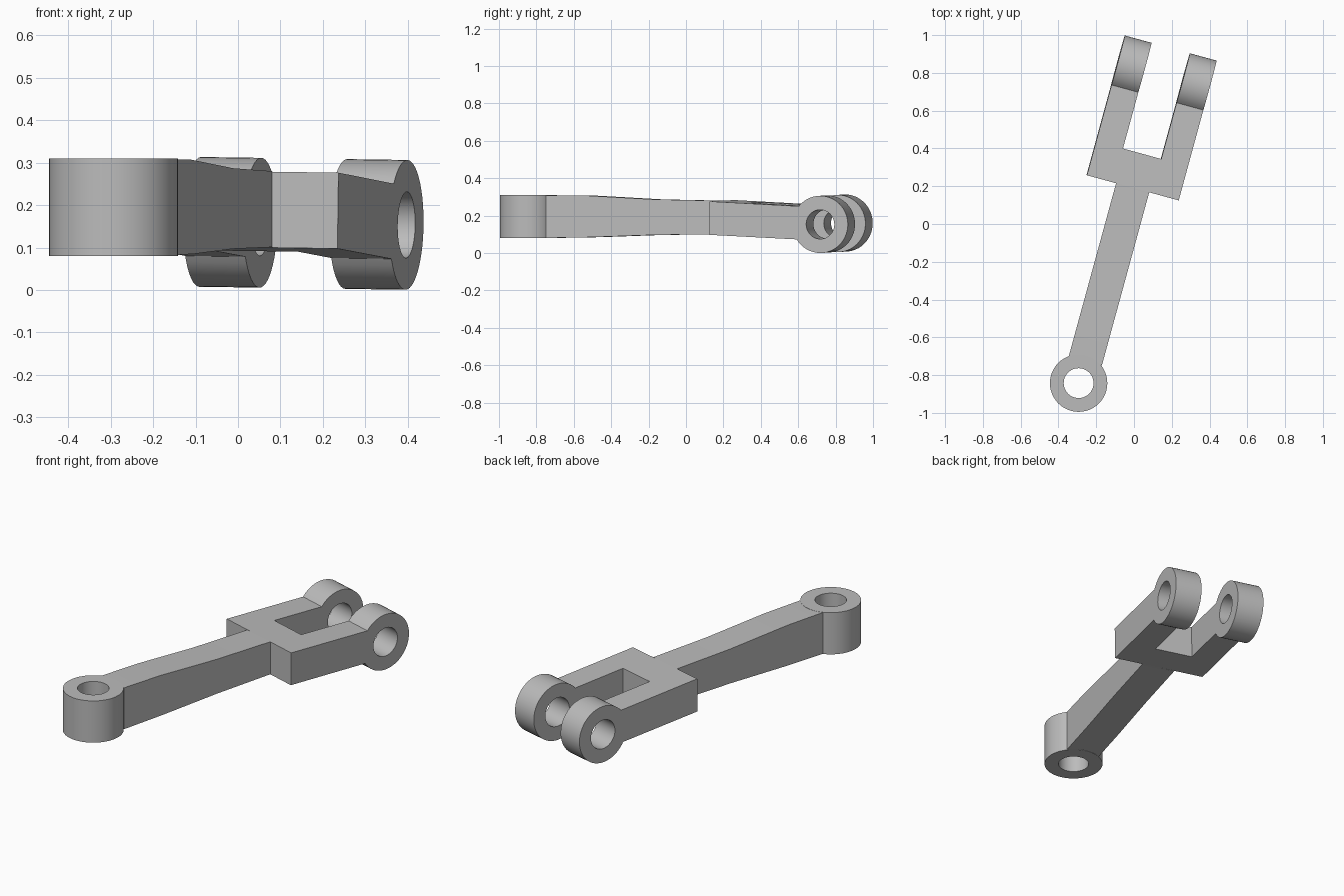
import bpy
import bmesh
from math import cos, sin, radians
from mathutils import Matrix, Vector

cube = bpy.data.objects.get("Cube")
if cube:
    bpy.data.objects.remove(cube, do_unlink=True)

GREY = (0.5, 0.5, 0.5, 1)
steel = bpy.data.materials.new("grey metal")
steel.use_nodes = True
steel.diffuse_color = GREY
steel.node_tree.nodes["Principled BSDF"].inputs["Base Color"].default_value = GREY

# The rod lies diagonally: local x runs across it, local y along it to the fork
PLACE = Matrix.Translation((-0.01, 0.1925, 0)) @ Matrix.Rotation(radians(-15.3), 4, 'Z')


def arc(cx, cy, r, start=0, end=360, steps=48):
    """Points on an arc, leaving out the last one of a full circle."""
    count = steps if end - start == 360 else steps + 1
    angles = [radians(start + (end - start) * i / steps) for i in range(count)]
    return [(cx + r * cos(a), cy + r * sin(a)) for a in angles]


def extruded(name, loops, to_3d, depth, matrix=PLACE):
    """Fill closed loops (outline and holes) and extrude them into a solid."""
    bm = bmesh.new()
    edges = []
    for loop in loops:
        verts = [bm.verts.new(to_3d(*p)) for p in loop]
        edges += [bm.edges.new((verts[i - 1], verts[i])) for i in range(len(verts))]
    bmesh.ops.triangle_fill(bm, use_beauty=True, edges=edges)
    out = bmesh.ops.extrude_face_region(bm, geom=bm.faces[:])
    moved = [g for g in out["geom"] if isinstance(g, bmesh.types.BMVert)]
    bmesh.ops.translate(bm, verts=moved, vec=Vector(depth))
    bmesh.ops.recalc_face_normals(bm, faces=bm.faces[:])
    mesh = bpy.data.meshes.new(name)
    bm.to_mesh(mesh)
    bm.free()
    obj = bpy.data.objects.new(name, mesh)
    bpy.context.collection.objects.link(obj)
    mesh.materials.append(steel)
    obj.matrix_world = matrix
    return obj


def select(obj):
    bpy.ops.object.select_all(action='DESELECT')
    obj.select_set(True)
    bpy.context.view_layer.objects.active = obj


# Upright eye at the front end
eye = extruded("rod_eye", [arc(0, -1.073, 0.152), arc(0, -1.073, 0.079)],
               lambda x, y: (x, y, 0.08), (0, 0, 0.23))

# Shank, slightly waisted in height towards the fork
shank_side = [(-0.95, 0.081), (-0.7, 0.085), (-0.35, 0.097), (0, 0.101),
              (0, 0.28), (-0.35, 0.287), (-0.72, 0.307), (-0.95, 0.309)]
shank = extruded("shank", [shank_side], lambda y, z: (-0.088, y, z), (0.182, 0, 0))

# Fork: side profile with round pin bosses, rolled very slightly
PIN = (0.614, 0.157)
fork_side = [(0, 0.28), (0, 0.101)] + arc(*PIN, 0.153, -148.4, 140.6, 40)
rolled = PLACE @ Matrix.Rotation(0.014, 4, 'Y')
fork = extruded("fork", [fork_side, arc(*PIN, 0.078)],
                lambda y, z: (-0.252, y, z), (0.504, 0, 0), rolled)

# Slot between the two prongs
slot = extruded("slot_cutter", [[(-0.105, 0.187), (0.105, 0.187), (0.105, 1), (-0.105, 1)]],
                lambda x, y: (x, y, -0.2), (0, 0, 0.8), rolled)
slot.hide_render = True
bpy.context.view_layer.update()
cut = fork.modifiers.new("slot", 'BOOLEAN')
cut.operation = 'DIFFERENCE'
cut.solver = 'EXACT'
cut.object = slot
select(fork)
bpy.ops.object.modifier_apply(modifier=cut.name)
bpy.data.objects.remove(slot, do_unlink=True)

for part in (eye, shank, fork):
    select(part)
    bpy.ops.object.shade_smooth_by_angle(angle=radians(30))
